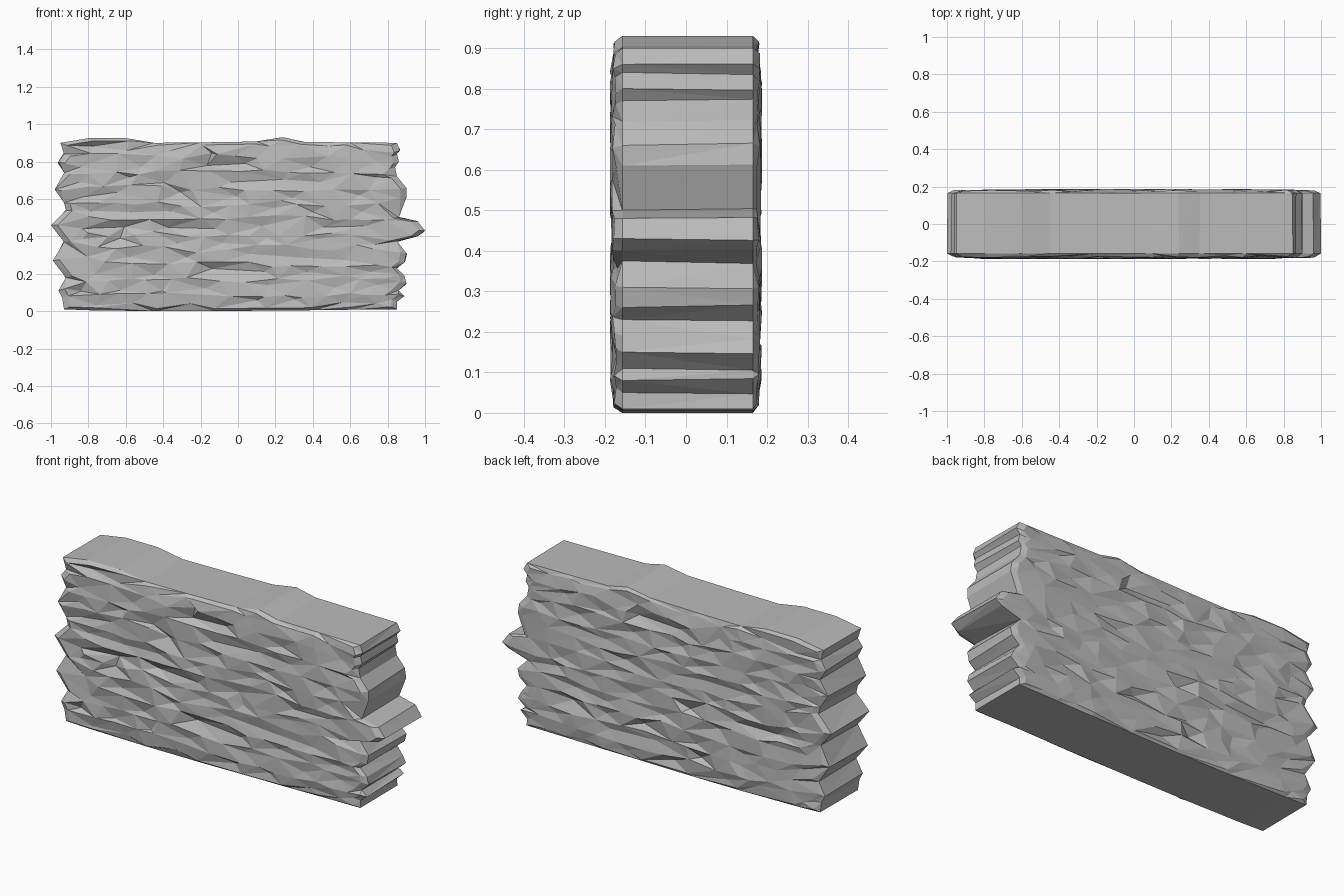
import bpy, bmesh, random
from mathutils import Vector
from mathutils.geometry import delaunay_2d_cdt

if "Cube" in bpy.data.objects:
    bpy.data.objects.remove(bpy.data.objects["Cube"])

random.seed(7)
SQUASH = 2.6   # stretches height while triangulating, so facets come out long and flat

# Wall outline in x, z, counter-clockwise
bottom = [(-.93, .01), (-.8, .005), (-.45, 0), (-.13, 0), (.15, .003), (.4, .005), (.62, .008)]
right = [(.85, .01), (.85, .05), (.89, .08), (.86, .11), (.90, .15), (.89, .19), (.85, .23),
         (.89, .26), (.90, .31), (.85, .375), (.96, .40), (1, .43), (.96, .48), (.86, .50),
         (.90, .61), (.90, .66), (.85, .72), (.84, .77), (.86, .80), (.85, .84), (.865, .86)]
top = [(.85, .90), (.6, .902), (.35, .905), (.24, .93), (.1, .907), (-.2, .902), (-.45, .90),
       (-.6, .925), (-.8, .925)]
left = [(-.95, .90), (-.93, .84), (-.96, .80), (-.93, .74), (-.98, .65), (-.93, .58), (-.92, .54),
        (-1, .46), (-.93, .37), (-.99, .27), (-.92, .18), (-.96, .11), (-.94, .07)]
outline = bottom + right + top + left
N = len(outline)


def stone_points():
    """Long thin stones in staggered courses: low seam points, raised ridge points."""
    pts = []
    courses = 10
    height = .82 / courses
    for row in range(courses + 1):
        z = .045 + row * height
        x = -.86 + random.uniform(0, .1)
        while x < .79:
            width = random.uniform(.18, .36)
            seam = random.uniform(.167, .175)
            if random.random() < .08:
                seam -= .015
            pts.append((x, z + random.uniform(-.02, .02), seam))
            if row < courses:
                rise = z + height * random.uniform(.35, .65)
                for f in (.2, .65):
                    px = x + width * (f + random.uniform(-.08, .08))
                    if px < .8:
                        pts.append((px, rise + random.uniform(-.012, .012),
                                    random.uniform(.179, .188)))
            x += width
    return pts


def rough_face(bm, rim, rim_depth, side):
    """Adds one rough broad face and returns its rim vertices."""
    pts = [(x, z, rim_depth) for x, z in rim]
    pts += [(x * .965, .455 + (z - .455) * .97, random.uniform(.172, .183)) for x, z in rim]
    pts += stone_points()
    flat = [Vector((x, z * SQUASH)) for x, z, d in pts]
    verts, _, faces, source, _, _ = delaunay_2d_cdt(flat, [], [list(range(N))], 1, 1e-5)
    made, rim_verts = {}, {}
    for i, co in enumerate(verts):
        depth = pts[source[i][0]][2] if source[i] else rim_depth
        made[i] = bm.verts.new((co.x, side * depth, co.y / SQUASH))
        for s in source[i]:
            if s < N:
                rim_verts[s] = made[i]
    for f in faces:
        bm.faces.new([made[i] for i in f])
    return [rim_verts[i] for i in range(N)]


bm = bmesh.new()
front_rim = rough_face(bm, outline, .157, -1)
back_outline = [(x + random.uniform(-.008, .004) * (1 if x > 0 else -1),
                 max(0, z + (random.uniform(-.008, .008) if .03 < z < .89 else 0)))
                for x, z in outline]
back_rim = rough_face(bm, back_outline, .165, 1)

# Jagged ends, top and underside join the two broad faces
for i in range(N):
    j = (i + 1) % N
    a, b, c, d = front_rim[i], front_rim[j], back_rim[j], back_rim[i]
    if i % 2:
        bm.faces.new((a, b, c))
        bm.faces.new((a, c, d))
    else:
        bm.faces.new((a, b, d))
        bm.faces.new((b, c, d))
loose = [v for v in bm.verts if not v.link_faces]
bmesh.ops.delete(bm, geom=loose, context='VERTS')
bmesh.ops.recalc_face_normals(bm, faces=bm.faces[:])

mesh = bpy.data.meshes.new("stone_wall")
bm.to_mesh(mesh)
bm.free()
wall = bpy.data.objects.new("stone_wall", mesh)
bpy.context.collection.objects.link(wall)

stone = bpy.data.materials.new("grey stone")
stone.diffuse_color = (.5, .5, .5, 1)
stone.use_nodes = True
stone.node_tree.nodes["Principled BSDF"].inputs["Base Color"].default_value = stone.diffuse_color
mesh.materials.append(stone)
